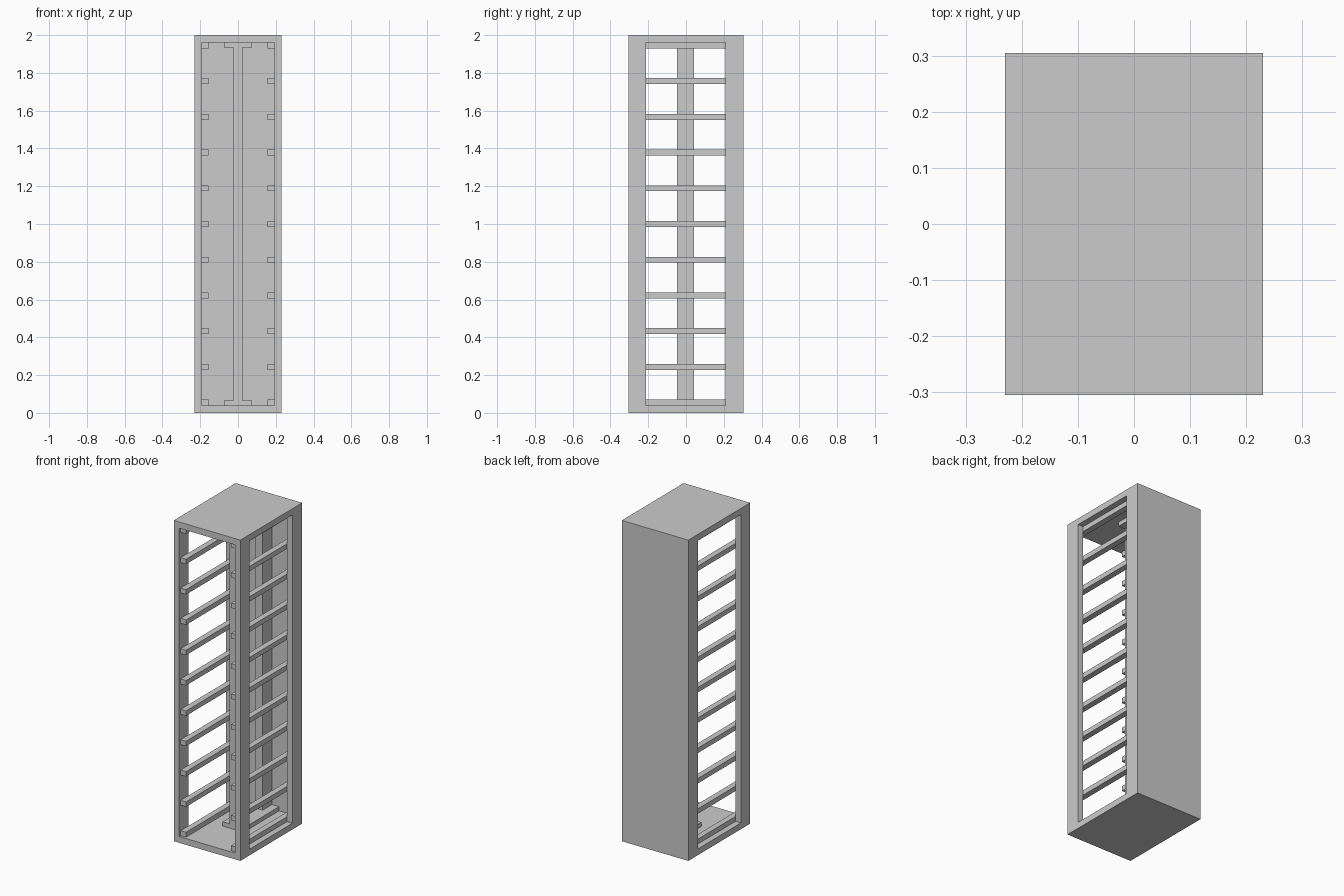
import bpy

if "Cube" in bpy.data.objects:
    bpy.data.objects.remove(bpy.data.objects["Cube"])

W, Y0, Y1, H = 0.2295, -0.3045, 0.3005, 2.0   # half width, front, frame back, height
T = 0.039                                      # board thickness
POST = 0.0915                                  # post depth


def box(name, x, y, z):
    """Box from (min, max) ranges on each axis."""
    bpy.ops.mesh.primitive_cube_add(size=1, location=[(a + b) / 2 for a, b in (x, y, z)])
    ob = bpy.context.object
    ob.name = name
    for v in ob.data.vertices:
        for i, (a, b) in enumerate((x, y, z)):
            v.co[i] *= b - a
    return ob


# top and bottom boards, thin back sheet
box("bottom_board", (-W, W), (Y0, Y1), (0, T))
box("top_board", (-W, W), (Y0, Y1), (H - T, H))
box("back_panel", (-W, W), (Y1, 0.3045), (0, H))

# corner posts and tray rails on both sides
RAILS, RAIL_H, RAIL_W = 11, 0.031, 0.037
step = (H - 2 * T - RAIL_H) / (RAILS - 1)
for side, s in (("left", -1), ("right", 1)):
    outer = sorted((s * W, s * (W - 0.037)))
    inner = sorted((s * (W - 0.037), s * (W - 0.037 - RAIL_W)))
    box(side + "_front_post", outer, (Y0, Y0 + POST), (T, H - T))
    box(side + "_back_post", outer, (Y1 - POST, Y1), (T, H - T))
    for i in range(RAILS):
        z = T + i * step
        box(f"{side}_rail_{i + 1}", inner, (Y0 + 0.015, Y1 - 0.015), (z, z + RAIL_H))

# central divider: two uprights between a floor and a ceiling runner
F = 0.026
box("floor_runner", (-0.073, 0.073), (-0.048, Y1), (T, T + F))
box("ceiling_runner", (-0.073, 0.073), (-0.048, Y1), (H - T - F, H - T))
box("middle_upright", (-0.024, 0.024), (-0.048, -0.048 + POST), (T + F, H - T - F))
box("rear_upright", (-0.024, 0.024), (Y1 - POST, Y1), (T + F, H - T - F))
